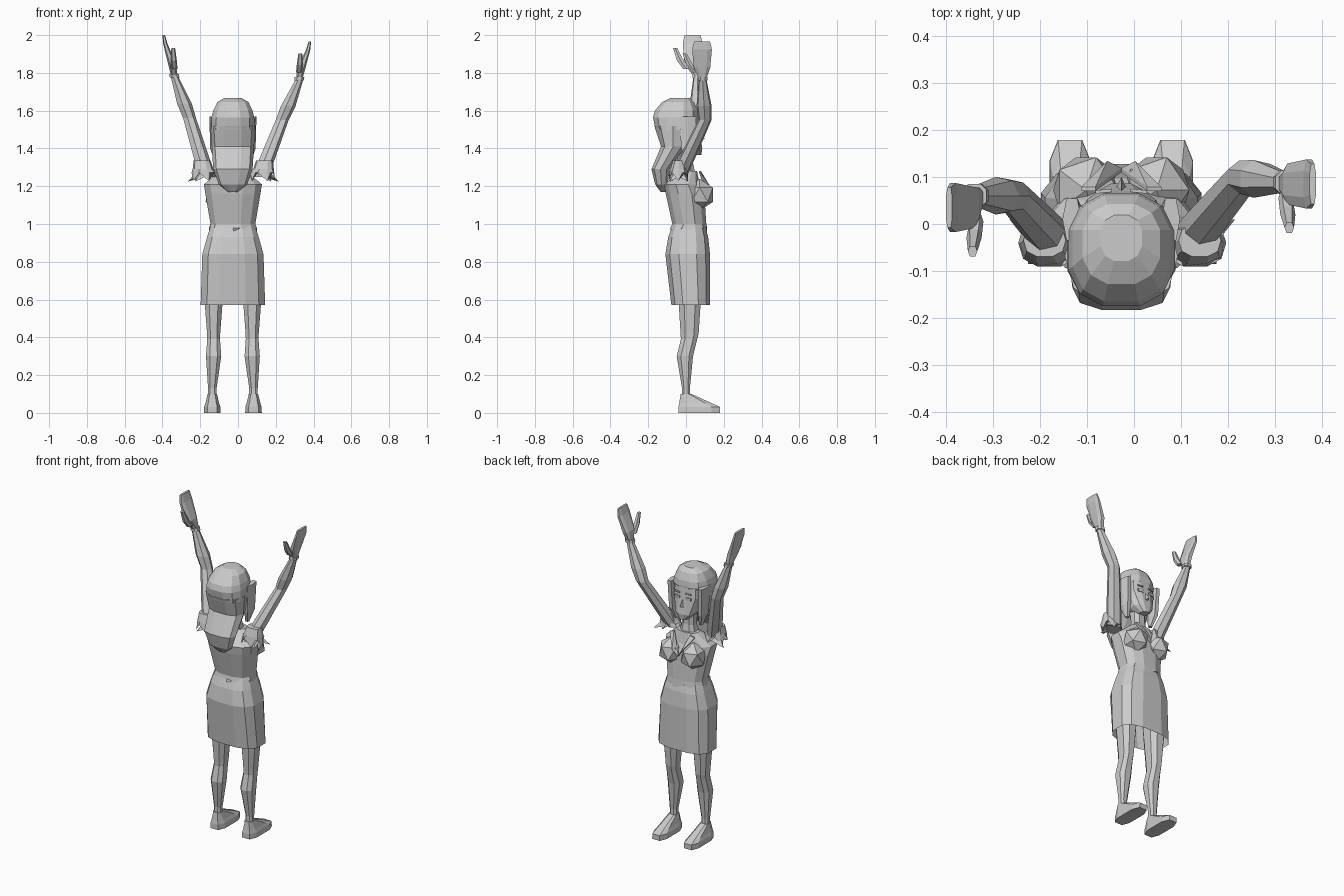
import bpy
import bmesh
from math import cos, sin, pi, copysign
from mathutils import Matrix, Vector

if "Cube" in bpy.data.objects:
    bpy.data.objects.remove(bpy.data.objects["Cube"], do_unlink=True)

MIDLINE = -0.027
GREY = (0.6, 0.6, 0.6, 1)
grey = bpy.data.materials.new("plain grey")
grey.use_nodes = True
grey.diffuse_color = GREY
grey.node_tree.nodes["Principled BSDF"].inputs["Base Color"].default_value = GREY


def finish(name, bm):
    """Turn a bmesh into a flat shaded object."""
    bmesh.ops.recalc_face_normals(bm, faces=bm.faces)
    mesh = bpy.data.meshes.new(name)
    bm.to_mesh(mesh)
    bm.free()
    mesh.materials.append(grey)
    bpy.context.collection.objects.link(bpy.data.objects.new(name, mesh))


def ring(z, half, back, front, x=MIDLINE):
    """Cross-section given by its half width and its back and front depth."""
    return Vector((x, (back + front) / 2, z)), half, (front - back) / 2


def disc(centre, half, depth=None):
    """Cross-section given by its centre, round unless a depth is set."""
    return Vector(centre), half, depth or half


def loft(name, rings, sides=8, power=0.8, open_bottom=False, zigzag=0.0):
    """Skin a stack of rounded cross-sections; zigzag points the lowest one."""
    bm = bmesh.new()
    loops = []
    for level, (centre, half, depth) in enumerate(rings):
        loop = []
        for i in range(sides):
            angle = 2 * pi * (i + (0.5 if sides % 4 == 0 else 0)) / sides
            c, s = cos(angle), sin(angle)
            drop = zigzag * (-1) ** i if level == 0 else 0
            offset = Vector((half * copysign(abs(c) ** power, c),
                             depth * copysign(abs(s) ** power, s), -drop))
            loop.append(bm.verts.new(centre + offset))
        loops.append(loop)
    for low, high in zip(loops, loops[1:]):
        for i in range(sides):
            j = (i + 1) % sides
            bm.faces.new((low[i], low[j], high[j], high[i]))
    if not open_bottom:
        bm.faces.new(loops[0])
    bm.faces.new(loops[-1])
    finish(name, bm)


def blob(name, centre, size):
    bm = bmesh.new()
    matrix = Matrix.Translation(centre) @ Matrix.Diagonal((*size, 1))
    bmesh.ops.create_icosphere(bm, subdivisions=1, radius=1, matrix=matrix)
    finish(name, bm)


def hull(name, points):
    bm = bmesh.new()
    for point in points:
        bm.verts.new(point)
    bmesh.ops.convex_hull(bm, input=bm.verts)
    finish(name, bm)


# Dress
loft("skirt", [
    ring(z=0.57, half=0.175, back=-0.08, front=0.13),
    ring(z=0.84, half=0.166, back=-0.112, front=0.13),
    ring(z=0.93, half=0.14, back=-0.097, front=0.12),
    ring(z=1, half=0.118, back=-0.07, front=0.1),
], sides=12, power=0.7, open_bottom=True)
loft("bodice", [
    ring(z=0.96, half=0.13, back=-0.085, front=0.115),
    ring(z=1, half=0.122, back=-0.075, front=0.11),
    ring(z=1.16, half=0.15, back=-0.11, front=0.1),
    ring(z=1.21, half=0.158, back=-0.116, front=0.075),
    ring(z=1.28, half=0.07, back=-0.03, front=0.06),
], sides=12, zigzag=0.02)

# Neck, head and nose
loft("neck", [
    ring(z=1.25, half=0.06, back=-0.05, front=0.055),
    ring(z=1.32, half=0.042, back=-0.03, front=0.04),
    ring(z=1.43, half=0.042, back=-0.05, front=0.04),
])
loft("head", [
    ring(z=1.365, half=0.025, back=0.02, front=0.082),
    ring(z=1.4, half=0.062, back=-0.04, front=0.088),
    ring(z=1.5, half=0.097, back=-0.1, front=0.072),
    ring(z=1.59, half=0.09, back=-0.1, front=0.062),
], sides=12)
nose_tip = Vector((MIDLINE, 0.1, 1.45))
hull("nose", [nose_tip] + [nose_tip + Vector(offset) for offset in (
    (0, -0.035, 0.05), (-0.014, -0.03, -0.01), (0.014, -0.03, -0.01))])

# Hair: cap with fringe, and the long wavy fall behind
loft("hair_cap", [
    ring(z=1.5, half=0.118, back=-0.165, front=0.035),
    ring(z=1.565, half=0.116, back=-0.178, front=0.068),
    ring(z=1.6, half=0.107, back=-0.168, front=0.064),
    ring(z=1.645, half=0.085, back=-0.13, front=0.045),
    ring(z=1.668, half=0.045, back=-0.08, front=0.02),
], sides=12)
loft("hair_fall", [
    ring(z=1.17, half=0.025, back=-0.135, front=-0.105),
    ring(z=1.21, half=0.075, back=-0.165, front=-0.095),
    ring(z=1.29, half=0.104, back=-0.185, front=-0.085),
    ring(z=1.41, half=0.112, back=-0.135, front=0),
    ring(z=1.52, half=0.12, back=-0.172, front=0.035),
], sides=10)

# Mirrored parts
for side, sign in (("right", -1), ("left", 1)):
    def out(distance):
        return MIDLINE + sign * distance

    loft(f"{side}_hair_lock", [
        disc((out(0.085), 0.01, 1.33), half=0.012),
        disc((out(0.1), 0.01, 1.4), half=0.02, depth=0.04),
        disc((out(0.105), 0.01, 1.57), half=0.02, depth=0.05),
    ], sides=6)
    blob(f"{side}_bust", (out(0.075), 0.072, 1.155), size=(0.078, 0.082, 0.085))

    # Eye and brow plates
    for part, height, thickness in (("eye", 1.497, 0.008), ("brow", 1.527, 0.004)):
        hull(f"{side}_{part}", [
            (out(across), depth - across / 10, height + step * thickness)
            for across in (0.02, 0.055) for depth in (0.07, 0.077) for step in (-1, 1)])

    # Neckline lapel
    lapel = [Vector(p) for p in (
        (out(0), 0.11, 1.15), (out(0.03), 0.125, 1.19),
        (out(0.085), 0.07, 1.27), (out(0.055), 0.07, 1.28))]
    hull(f"{side}_lapel", lapel + [p + Vector((0, 0.009, 0)) for p in lapel])

    # Leg, from thigh down to ankle, and shoe
    foot = out(0.109)
    knee = out(0.102)
    loft(f"{side}_leg", [
        ring(z=0.07, half=0.024, back=-0.025, front=0.025, x=foot),
        ring(z=0.13, half=0.024, back=-0.022, front=0.022, x=foot),
        ring(z=0.3, half=0.043, back=-0.052, front=0.04, x=knee),
        ring(z=0.39, half=0.036, back=-0.03, front=0.062, x=knee),
        ring(z=0.42, half=0.037, back=-0.032, front=0.07, x=knee),
        ring(z=0.7, half=0.06, back=-0.05, front=0.09, x=knee),
    ])
    loft(f"{side}_shoe", [
        ring(z=0, half=0.046, back=-0.045, front=0.184, x=foot),
        ring(z=0.032, half=0.045, back=-0.045, front=0.184, x=foot),
        ring(z=0.052, half=0.038, back=-0.04, front=0.14, x=foot),
        ring(z=0.1, half=0.026, back=-0.03, front=0.03, x=foot),
    ], power=0.6)


def raised_arm(side, sign, shoulder, elbow, wrist, hand_y, tip_z):
    """Arm with ruffled sleeve, bracelet and open hand."""
    shoulder, elbow, wrist = Vector(shoulder), Vector(elbow), Vector(wrist)
    loft(f"{side}_arm", [
        disc(shoulder, half=0.045),
        disc(shoulder.lerp(elbow, 0.35), half=0.043),
        disc(elbow, half=0.036),
        disc(elbow.lerp(wrist, 0.35), half=0.041),
        disc(wrist, half=0.022),
    ], sides=7, power=1)

    def along(start, x, y, z):
        return start + Vector((sign * x, y, z))

    loft(f"{side}_sleeve", [
        disc(along(shoulder, 0.015, 0, 0), half=0.066, depth=0.052),
        disc(along(shoulder, 0.02, 0, 0.04), half=0.055, depth=0.045),
        disc(along(shoulder, 0.025, 0.005, 0.085), half=0.045, depth=0.035),
    ], sides=10, zigzag=0.022)
    for x, y in ((0.1, 0.05), (0.06, -0.045)):
        hull(f"{side}_ruffle", [
            along(shoulder, x, y, -0.025), along(shoulder, x / 3, y / 5, 0.05),
            along(shoulder, 0.01, y, 0), along(shoulder, 0.06, 0, 0)])
    loft(f"{side}_bracelet", [
        disc(wrist, half=0.027), disc(along(wrist, 0.004, 0, 0.018), half=0.027)])

    # Flat palm widening into the fingers, with the thumb at its back edge
    length = tip_z - wrist.z
    spread = hand_y - wrist.y
    loft(f"{side}_hand", [
        disc(wrist, half=0.018),
        disc(along(wrist, 0.015, spread, length / 3), half=0.022, depth=0.046),
        disc(along(wrist, 0.05, spread, length * 0.8), half=0.012, depth=0.055),
        disc(along(wrist, 0.058, spread, length), half=0.007, depth=0.045),
    ], power=0.7)
    loft(f"{side}_thumb", [
        disc(along(wrist, 0, spread - 0.03, length * 0.2), half=0.015, depth=0.022),
        disc(along(wrist, 0.005, spread - 0.065, length * 0.4), half=0.016, depth=0.02),
        disc(along(wrist, 0.008, spread - 0.093, length * 0.7), half=0.01, depth=0.012),
    ], sides=6)


# Raised arms, posed slightly differently
raised_arm("right", -1, shoulder=(-0.165, -0.04, 1.25), elbow=(-0.258, 0.06, 1.56),
           wrist=(-0.335, 0.06, 1.775), hand_y=0.035, tip_z=2)
raised_arm("left", 1, shoulder=(0.115, -0.04, 1.25), elbow=(0.232, 0.1, 1.55),
           wrist=(0.322, 0.088, 1.76), hand_y=0.085, tip_z=1.965)
